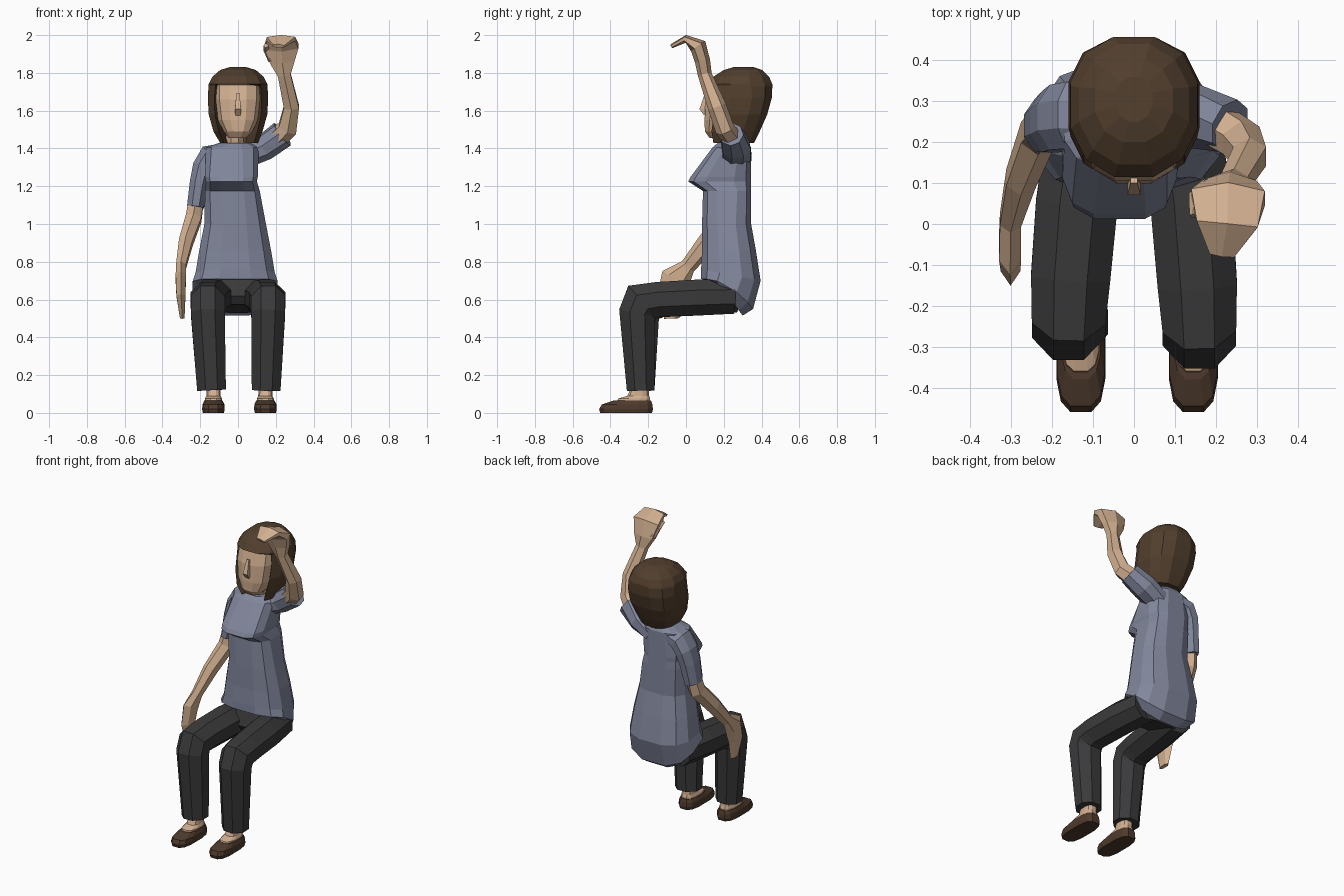
import bpy, bmesh, math
from mathutils import Vector


def material(name, rgb):
    m = bpy.data.materials.new(name)
    m.diffuse_color = (*rgb, 1)
    return m


SKIN = material("skin", (0.64, 0.43, 0.28))
SHIRT = material("shirt_cloth", (0.22, 0.24, 0.33))
PANTS = material("dark_cloth", (0.042, 0.042, 0.044))
HAIR = material("hair", (0.085, 0.05, 0.027))
SHOE = material("shoe_leather", (0.075, 0.042, 0.025))


def loft(name, rings, mat):
    """Skin a list of equal-length point rings and cap both ends."""
    bm = bmesh.new()
    vs = [[bm.verts.new(p) for p in r] for r in rings]
    n = len(vs[0])
    for a, b in zip(vs, vs[1:]):
        for i in range(n):
            j = (i + 1) % n
            bm.faces.new((a[i], a[j], b[j], b[i]))
    bm.faces.new(vs[0][::-1])
    bm.faces.new(vs[-1])
    bmesh.ops.recalc_face_normals(bm, faces=bm.faces)
    me = bpy.data.meshes.new(name)
    bm.to_mesh(me)
    bm.free()
    me.materials.append(mat)
    ob = bpy.data.objects.new(name, me)
    bpy.context.collection.objects.link(ob)
    return ob


def ring(z, xc, w, yf, yb, zb=None, notch=None, n=12, p=0.75, bend=1):
    """Horizontal rounded outline; zb = height at the back, notch = pulled-in front."""
    pts = []
    yc = (yf + yb) / 2
    top = math.cos(math.pi / n) ** p
    for i in range(n):
        a = 2 * math.pi * (i + 0.5) / n
        c, s = math.cos(a), math.sin(a)
        x = xc + w * math.copysign(abs(c) ** p, c) / top
        y = yc + (yb - yf) / 2 * math.copysign(abs(s) ** p, s) / top
        t = min(1, max(0, (y - yf) / (yb - yf)))
        if notch is not None and s < -0.9:
            y = notch
        pts.append((x, y, z if zb is None else z + (zb - z) * t ** bend))
    return pts


def tube(name, path, mat, n=8):
    """Limb along (x, y, z, half width, half depth) stations."""
    cs = [Vector(s[:3]) for s in path]
    k = 1 / math.cos(math.pi / n)
    rings = []
    for i, s in enumerate(path):
        t = Vector()
        if i:
            t += (cs[i] - cs[i - 1]).normalized()
        if i < len(cs) - 1:
            t += (cs[i + 1] - cs[i]).normalized()
        t.normalize()
        u = Vector((1, 0, 0))
        u = (u - t * t.dot(u)).normalized()
        v = t.cross(u)
        rings.append([cs[i] + u * s[3] * k * math.cos(a) + v * s[4] * k * math.sin(a)
                      for a in (2 * math.pi * (j + 0.5) / n for j in range(n))])
    return loft(name, rings, mat)


# Shirt body: collar, bust, waist, hem that drops behind the seat
loft("shirt_body", [
    ring(1.43, -0.02, 0.08, 0.17, 0.33),
    ring(1.405, -0.03, 0.14, 0.14, 0.345),
    ring(1.25, -0.035, 0.14, 0.025, 0.345, p=0.6),
    ring(1.225, -0.035, 0.135, 0.012, 0.345, p=0.6),
    ring(1.175, -0.03, 0.145, 0.09, 0.345, p=0.65),
    ring(1.00, -0.015, 0.163, 0.085, 0.345),
    ring(0.86, -0.015, 0.19, 0.085, 0.37),
    ring(0.76, -0.015, 0.21, 0.08, 0.395, zb=0.70),
    ring(0.71, -0.015, 0.225, 0.08, 0.355, zb=0.55, bend=2.2),
    ring(0.70, -0.01, 0.18, 0.11, 0.30, zb=0.515, bend=1.5)], SHIRT)

# Hips of the trousers
loft("hips", [
    ring(0.575, 0, 0.13, 0.09, 0.27, zb=0.53),
    ring(0.62, 0, 0.17, 0.06, 0.30),
    ring(0.71, 0, 0.17, 0.09, 0.33)], PANTS)

# Legs, ankles and shoes
for side, s, fx, dy in (("left", -1, -0.13, 0.02), ("right", 1, 0.145, 0)):
    tube(side + "_trouser_leg", [
        (s * 0.115, 0.25, 0.615, 0.095, 0.09),
        (s * 0.14, 0.05, 0.61, 0.10, 0.095),
        (s * 0.155, -0.15 + dy, 0.60, 0.097, 0.093),
        (s * 0.16, -0.235 + dy, 0.585, 0.09, 0.112),
        (s * 0.16, -0.258 + dy, 0.53, 0.09, 0.097),
        (fx * 0.6 + s * 0.062, -0.24, 0.12, 0.076, 0.073)], PANTS)
    loft(side + "_foot", [
        ring(0.04, fx, 0.045, -0.37, -0.19),
        ring(0.075, fx, 0.045, -0.36, -0.19),
        ring(0.09, fx, 0.038, -0.31, -0.195),
        ring(0.16, fx, 0.036, -0.28, -0.20)], SKIN)
    loft(side + "_shoe", [
        ring(0.0, fx, 0.056, -0.455, -0.18, p=0.65),
        ring(0.02, fx, 0.06, -0.46, -0.175, p=0.65),
        ring(0.045, fx, 0.058, -0.445, -0.178, p=0.65),
        ring(0.066, fx, 0.048, -0.38, -0.185)], SHOE)

# Lowered arm with hand hanging beside the thigh
tube("lowered_sleeve", [
    (-0.09, 0.265, 1.375, 0.05, 0.075),
    (-0.15, 0.265, 1.36, 0.06, 0.082),
    (-0.185, 0.26, 1.30, 0.055, 0.08),
    (-0.205, 0.25, 1.22, 0.05, 0.075),
    (-0.225, 0.24, 1.09, 0.045, 0.065)], SHIRT)
tube("lowered_arm", [
    (-0.215, 0.25, 1.16, 0.038, 0.048),
    (-0.235, 0.22, 1.03, 0.042, 0.05),
    (-0.277, 0.11, 0.90, 0.036, 0.045),
    (-0.302, 0.01, 0.775, 0.026, 0.036),
    (-0.303, -0.055, 0.71, 0.027, 0.07),
    (-0.302, -0.08, 0.62, 0.024, 0.062),
    (-0.295, -0.075, 0.50, 0.012, 0.035)], SKIN, 6)

# Raised arm with hand bent forward
tube("raised_sleeve", [
    (0.04, 0.265, 1.35, 0.055, 0.075),
    (0.14, 0.265, 1.405, 0.065, 0.075),
    (0.235, 0.24, 1.475, 0.07, 0.06)], SHIRT)
tube("raised_arm", [
    (0.19, 0.25, 1.44, 0.05, 0.05),
    (0.262, 0.205, 1.505, 0.05, 0.045),
    (0.283, 0.165, 1.62, 0.04, 0.043),
    (0.245, 0.10, 1.79, 0.034, 0.032),
    (0.235, 0.088, 1.86, 0.065, 0.035),
    (0.23, 0.065, 1.94, 0.09, 0.04),
    (0.228, 0.0, 1.98, 0.075, 0.018),
    (0.215, -0.075, 1.942, 0.03, 0.01)], SKIN, 6)
tube("raised_thumb", [
    (0.185, 0.085, 1.87, 0.022, 0.022),
    (0.155, 0.07, 1.925, 0.018, 0.018),
    (0.148, 0.02, 1.945, 0.01, 0.01)], SKIN, 5)

# Neck, head and nose
tube("neck", [(-0.02, 0.25, 1.36, 0.05, 0.05), (-0.015, 0.22, 1.52, 0.045, 0.05)], SKIN)
loft("head", [
    ring(1.455, -0.005, 0.045, 0.125, 0.24),
    ring(1.49, 0, 0.075, 0.10, 0.30),
    ring(1.55, 0, 0.108, 0.098, 0.36),
    ring(1.66, 0, 0.124, 0.105, 0.38),
    ring(1.735, 0, 0.122, 0.125, 0.38),
    ring(1.78, 0, 0.09, 0.19, 0.36)], SKIN)
tube("nose", [(0, 0.11, 1.69, 0.008, 0.01), (0, 0.085, 1.61, 0.016, 0.014),
              (0, 0.105, 1.58, 0.014, 0.01)], SKIN, 4)

# Bobbed hair: full crown with a fringe, open in front of the face below it
loft("hair_bob", [
    ring(1.83, 0, 0.045, 0.25, 0.36, p=0.95),
    ring(1.815, 0, 0.095, 0.20, 0.405, p=0.95),
    ring(1.78, 0, 0.135, 0.145, 0.44, p=0.95),
    ring(1.74, 0, 0.155, 0.115, 0.457, p=0.9),
    ring(1.73, 0, 0.156, 0.13, 0.457, notch=0.26, p=0.85),
    ring(1.67, 0, 0.160, 0.13, 0.455, notch=0.27, p=0.8),
    ring(1.58, 0, 0.155, 0.115, 0.43, notch=0.27, p=0.75),
    ring(1.49, 0, 0.130, 0.105, 0.39, notch=0.28),
    ring(1.43, 0.005, 0.10, 0.12, 0.36, notch=0.28)], HAIR)
